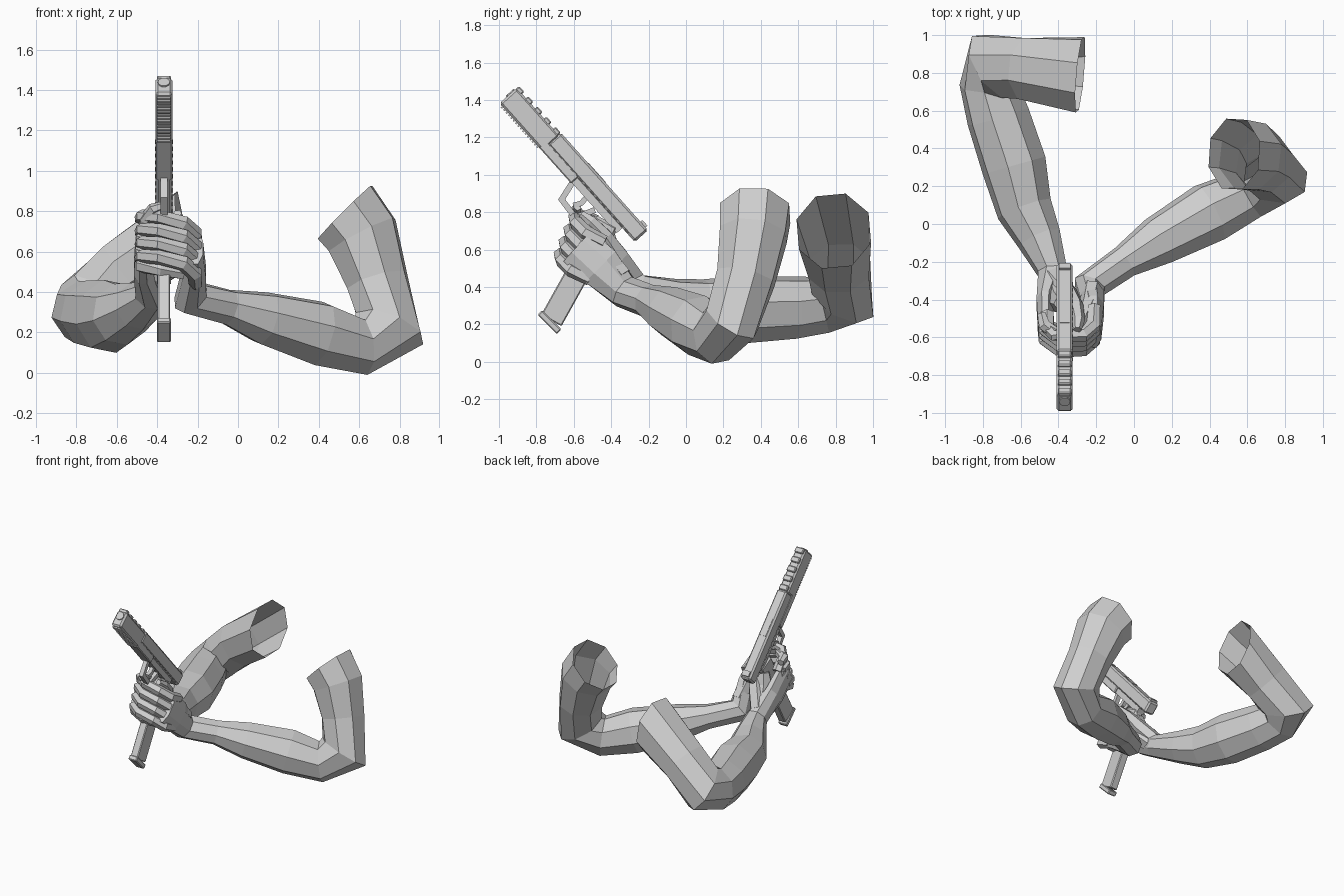
import bpy, bmesh, math
from mathutils import Vector, Matrix

cube = bpy.data.objects.get("Cube")
if cube:
    bpy.data.objects.remove(cube, do_unlink=True)

GREY = bpy.data.materials.new("plain_grey")
GREY.use_nodes = True
GREY.diffuse_color = (0.62, 0.62, 0.62, 1)
GREY.node_tree.nodes["Principled BSDF"].inputs["Base Color"].default_value = GREY.diffuse_color


def finish(name, bm):
    mesh = bpy.data.meshes.new(name)
    bm.to_mesh(mesh)
    bm.free()
    mesh.materials.append(GREY)
    ob = bpy.data.objects.new(name, mesh)
    bpy.context.collection.objects.link(ob)
    return ob


def tube(name, pts, sides=8, up=(1, 0, 0), end_normal=None, cap_end=True):
    """Loft rings of (x, y, z, half width, half depth) along a path, widened at bends."""
    bm = bmesh.new()
    c = [Vector(p[:3]) for p in pts]
    dirs = [(b - a).normalized() for a, b in zip(c, c[1:])]
    rings, side = [], None
    for i, p in enumerate(pts):
        d_in, d_out = dirs[max(i - 1, 0)], dirs[min(i, len(dirs) - 1)]
        t = (d_in + d_out).normalized()
        if end_normal and i == len(pts) - 1:
            t = Vector(end_normal).normalized()
        side = t.cross(Vector(up)) if side is None else side - t * side.dot(t)
        side.normalize()
        v = side.cross(t)
        bend = d_in - d_out
        stretch = min(1 / max(t.dot(d_in), 0.1), 1.35) - 1
        ring = []
        for k in range(sides):
            a = 2 * math.pi * (k + 0.5) / sides
            o = side * math.cos(a) * p[3] + v * math.sin(a) * p[-1]
            if bend.length > 0.2:
                b = bend.normalized()
                o += b * o.dot(b) * stretch
            ring.append(bm.verts.new(c[i] + o))
        rings.append(ring)
    for r, s in zip(rings, rings[1:]):
        for k in range(sides):
            n = (k + 1) % sides
            bm.faces.new((r[k], r[n], s[n], s[k]))
    bm.faces.new(rings[0])
    if cap_end:
        bm.faces.new(rings[-1])
    bmesh.ops.recalc_face_normals(bm, faces=bm.faces)
    return finish(name, bm)


# Arms, each one skin from the knuckles to the open shoulder
tube("left_arm", [
    (-.215, -.58, .62, .12, .045), (-.215, -.46, .51, .125, .06), (-.235, -.33, .375, .09, .08),
    (-.05, -.20, .325, .09, .09), (.13, -.09, .27, .135, .135), (.40, .06, .195, .165, .165),
    (.61, .16, .135, .14, .14), (.75, .245, .22, .155, .155), (.69, .32, .45, .16, .165),
    (.615, .36, .68, .19, .19), (.53, .37, .795, .20, .20)],
    end_normal=(-.7, .05, .7), cap_end=False)
tube("right_arm", [
    (-.47, -.57, .64, .11, .04), (-.47, -.42, .52, .11, .05), (-.43, -.26, .39, .085, .08),
    (-.50, -.08, .33, .12, .12), (-.58, .08, .29, .155, .15), (-.635, .31, .28, .185, .175),
    (-.72, .57, .29, .17, .17), (-.765, .73, .305, .155, .155), (-.735, .835, .345, .17, .17),
    (-.56, .82, .50, .175, .175), (-.285, .79, .70, .21, .21)],
    end_normal=(1, -.09, .1), cap_end=False)

# Fingers of both hands, wrapped around the grip
for i, name in enumerate(("index", "middle", "ring", "little")):
    z, y = .74 - .066 * i, -.535 - .026 * i
    tube(f"left_{name}_finger", [
        (-.21, y + .10, z - .10, .036), (-.215, y, z - .05, .04), (-.27, y - .05, z, .038),
        (-.39, y - .06, z + .03, .036), (-.475, y, z + .035, .034), (-.49, y + .06, z + .02, .025)],
        sides=6, up=(0, 0, 1))
    if i:
        tube(f"right_{name}_finger", [
            (-.47, y + .08, z, .04), (-.47, y + .02, z - .01, .04), (-.38, y - .015, z - .03, .036),
            (-.27, y + .01, z - .05, .032)], sides=6, up=(0, 0, 1))
tube("right_index_finger", [
    (-.46, -.48, .68, .04), (-.455, -.55, .76, .036), (-.42, -.59, .81, .03),
    (-.36, -.58, .83, .022)], sides=6, up=(0, 0, 1))

# Thumbs and the web of the hand behind the grip
tube("right_thumb", [
    (-.43, -.28, .45, .06), (-.36, -.36, .56, .06), (-.31, -.43, .67, .042),
    (-.295, -.51, .75, .036), (-.30, -.56, .79, .022)], sides=6)
tube("left_thumb", [
    (-.22, -.34, .46, .055), (-.24, -.43, .58, .05), (-.28, -.52, .69, .038),
    (-.30, -.58, .75, .026)], sides=6)
tube("right_palm_heel", [
    (-.43, -.27, .39, .06), (-.40, -.36, .49, .075), (-.39, -.41, .59, .065),
    (-.38, -.42, .68, .045)], sides=6)

# Pistol frame: s runs forward from the rear of the slide, u runs up from its top
GUN_X, TILT, GRIP_TILT = -.367, math.radians(-48.2), math.radians(-29.1)
REAR = Vector((GUN_X, -.203, .704))
TURN = Matrix.Rotation(TILT, 3, 'X')


def gun(s, u, x=0):
    return REAR + TURN @ Vector((x, -s, u))


def box(name, loc, size, tilt=TILT, bevel=0):
    bm = bmesh.new()
    bmesh.ops.create_cube(bm, size=1)
    bmesh.ops.scale(bm, vec=size, verts=bm.verts)
    ob = finish(name, bm)
    ob.location, ob.rotation_euler = loc, (tilt, 0, 0)
    if bevel:
        m = ob.modifiers.new("chamfer", 'BEVEL')
        m.width, m.segments = bevel, 1
    return ob


def bar(name, s0, s1, u0, u1, width, bevel=0, x=0):
    return box(name, gun((s0 + s1) / 2, (u0 + u1) / 2, x), (width, s1 - s0, u1 - u0), bevel=bevel)


# Slide, barrel shroud and frame
bar("slide", 0, .70, -.095, 0, .084, .012)
bar("frame", .10, .47, -.135, -.085, .06)
bar("dust_cover", .46, .72, -.14, -.085, .084, .006)
bar("barrel_shroud", .69, 1.035, -.14, -.016, .084, .012)
bar("ejection_port", .34, .48, -.03, .003, .05)
bar("rear_sight", .02, .06, -.005, .014, .06)
for i in range(5):
    bar(f"top_ridge_{i}", .70 + .073 * i, .742 + .073 * i, -.03, 0, .07, .006)
for i in range(16):
    bar(f"under_tooth_{i}", .72 + .019 * i, .73 + .019 * i, -.149, -.13, .066)
for side in (-1, 1):
    for i in range(14):
        bar(f"side_slit_{i}", .06 + .046 * i, .085 + .046 * i, -.091, -.087, .006, x=side * .041)

# Muzzle
tip, nose = gun(1.01, -.06), gun(1.042, -.06)
tube("muzzle", [(*tip, .034), (*nose, .03)], sides=10)

# Trigger and guard
tube("trigger_guard", [(*gun(s, u), .022, .024) for s, u in
                       ((.46, -.13), (.43, -.235), (.31, -.245), (.27, -.14))], sides=4)
tube("trigger", [(*gun(s, u), .02) for s, u in ((.35, -.13), (.345, -.17), (.365, -.21))], sides=4)

# Grip and magazine
for name, low, high, size, bevel in (("grip", .30, .64, (.07, .145), .015),
                                     ("magazine", .03, .42, (.062, .125), .006)):
    t = (low + high) / 2
    box(name, (GUN_X, -.735 + .487 * t, .195 + .873 * t), (*size, high - low), GRIP_TILT, bevel)
box("magazine_base", (GUN_X, -.73, .212), (.07, .145, .036), math.radians(-45), .006)
